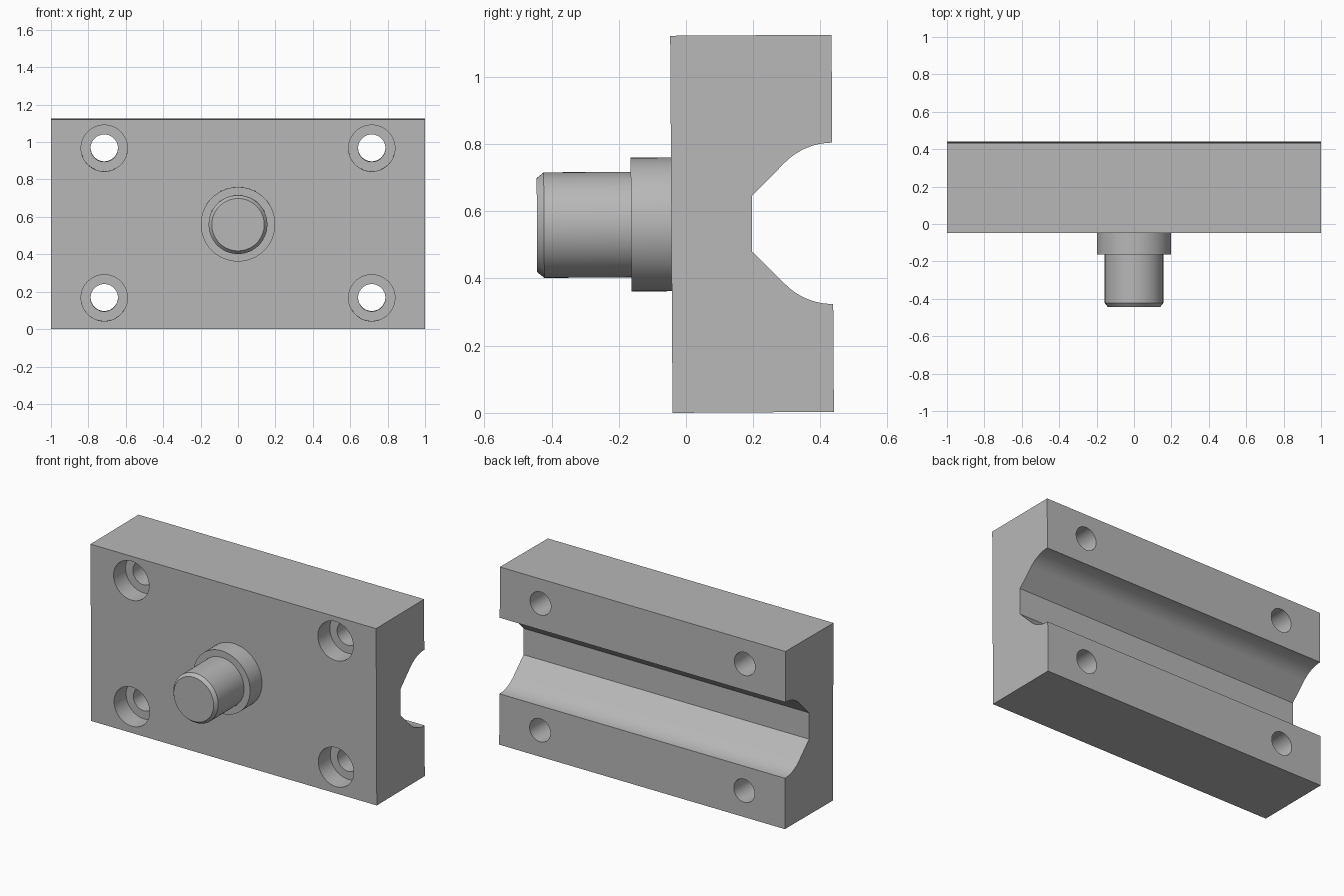
import bpy, bmesh, math
from mathutils import Matrix, Vector

cube = bpy.data.objects.get("Cube")
if cube:
    bpy.data.objects.remove(cube, do_unlink=True)

WIDTH, DEPTH, HEIGHT = 2.0, 0.48, 1.122
# The whole part leans very slightly about the x axis; local origin = front face centre
PLACE = Matrix.Translation((0, -0.0435, 0.561)) @ Matrix.Rotation(math.radians(0.36), 4, 'X')

steel = bpy.data.materials.new("grey_steel")
steel.use_nodes = True
GREY = (0.48, 0.48, 0.48, 1)
steel.diffuse_color = GREY
steel.node_tree.nodes["Principled BSDF"].inputs["Base Color"].default_value = GREY


def finish(name, bm, offset=(0, 0, 0)):
    bmesh.ops.recalc_face_normals(bm, faces=bm.faces)
    bm.transform(PLACE @ Matrix.Translation(offset))
    mesh = bpy.data.meshes.new(name)
    bm.to_mesh(mesh)
    bm.free()
    mesh.materials.append(steel)
    obj = bpy.data.objects.new(name, mesh)
    bpy.context.collection.objects.link(obj)
    return obj


def lathe(name, profile, offset=(0, 0, 0), steps=64):
    """Turn (radius, y) points around the y axis."""
    bm = bmesh.new()
    verts = [bm.verts.new((r, y, 0)) for r, y in profile]
    edges = [bm.edges.new(pair) for pair in zip(verts, verts[1:])]
    bmesh.ops.spin(bm, geom=verts + edges, cent=(0, 0, 0), axis=(0, 1, 0),
                   angle=math.tau, steps=steps)
    bmesh.ops.remove_doubles(bm, verts=bm.verts, dist=1e-5)
    return finish(name, bm, offset)


def smooth(obj):
    bpy.ops.object.select_all(action='DESELECT')
    obj.select_set(True)
    bpy.context.view_layer.objects.active = obj
    bpy.ops.object.shade_smooth_by_angle(angle=math.radians(30))


# Block section: slanted groove walls that curve out flat at the mouth
floor_y, floor_half, mouth_half, radius = 0.24, 0.083, 0.24, 0.2
upper = [(floor_y, floor_half)]
for i in range(13):
    a = math.radians(45 * (1 - i / 12))
    upper.append((DEPTH - radius * math.sin(a), mouth_half - radius * (1 - math.cos(a))))
upper += [(DEPTH, HEIGHT / 2), (0, HEIGHT / 2)]
section = upper + [(y, -z) for y, z in reversed(upper)]

bm = bmesh.new()
face = bm.faces.new([bm.verts.new((-WIDTH / 2, y, z)) for y, z in section])
ext = bmesh.ops.extrude_face_region(bm, geom=[face], use_keep_orig=True)
bmesh.ops.translate(bm, vec=Vector((WIDTH, 0, 0)),
                    verts=[g for g in ext["geom"] if isinstance(g, bmesh.types.BMVert)])
block = finish("grooved_block", bm)

# Four counterbored bolt holes
bolt = [(0, -0.1), (0.124, -0.1), (0.124, 0.12), (0.073, 0.12), (0.073, 0.6), (0, 0.6)]
for x in (-0.715, 0.715):
    for z in (-0.4, 0.4):
        cutter = lathe("bolt_hole_cutter", bolt, (x, 0, z + 0.006), 48)
        cutter.hide_render = True
        mod = block.modifiers.new("bolt_hole", 'BOOLEAN')
        mod.operation, mod.solver, mod.object = 'DIFFERENCE', 'EXACT', cutter
        bpy.context.view_layer.objects.active = block
        bpy.ops.object.modifier_apply(modifier=mod.name)
        bpy.data.objects.remove(cutter, do_unlink=True)
smooth(block)

# Locating peg with collar and chamfered tip
smooth(lathe("collar", [(0, 0.01), (0.199, 0.01), (0.199, -0.12), (0, -0.12)]))
smooth(lathe("peg", [(0, -0.11), (0.157, -0.11), (0.157, -0.379), (0.14, -0.4), (0, -0.4)]))
